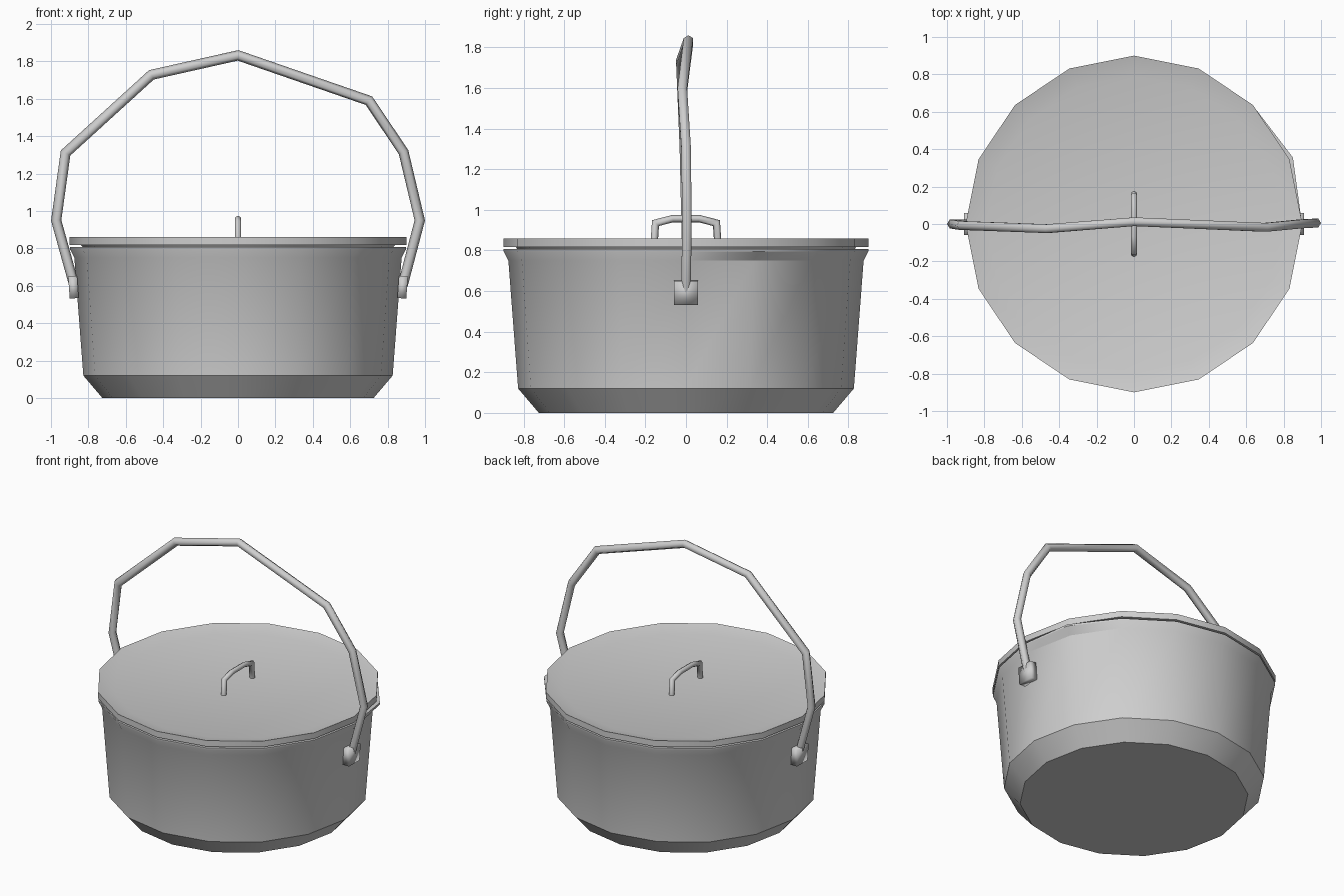
import bpy, bmesh, math
from mathutils import Vector, Matrix

cube = bpy.data.objects.get("Cube")
if cube:
    bpy.data.objects.remove(cube, do_unlink=True)

SIDES = 16

metal = bpy.data.materials.new("grey metal")
metal.use_nodes = True
grey = (0.62, 0.62, 0.62, 1)
metal.diffuse_color = grey
metal.node_tree.nodes["Principled BSDF"].inputs["Base Color"].default_value = grey


def add_object(name, bm, angle=30):
    bmesh.ops.recalc_face_normals(bm, faces=bm.faces)
    mesh = bpy.data.meshes.new(name)
    bm.to_mesh(mesh)
    bm.free()
    mesh.materials.append(metal)
    obj = bpy.data.objects.new(name, mesh)
    bpy.context.collection.objects.link(obj)
    bpy.ops.object.select_all(action='DESELECT')
    obj.select_set(True)
    bpy.context.view_layer.objects.active = obj
    bpy.ops.object.shade_smooth_by_angle(angle=math.radians(angle))
    return obj


def bridge(bm, rings):
    """Join closed rings with quads and cap both ends."""
    for a, b in zip(rings, rings[1:]):
        n = len(a)
        for i in range(n):
            j = (i + 1) % n
            bm.faces.new((a[i], a[j], b[j], b[i]))
    bm.faces.new(rings[0][::-1])
    bm.faces.new(rings[-1])


def lathe(profile):
    bm = bmesh.new()
    rings = []
    for r, z in profile:
        turns = [math.tau * i / SIDES for i in range(SIDES)]
        rings.append([bm.verts.new((r * math.cos(t), r * math.sin(t), z)) for t in turns])
    bridge(bm, rings)
    return bm, rings


def rod(name, path, side, radius, sides=6):
    """Sweep a polygon along a planar path with mitred corners; side is the plane normal."""
    pts = [Vector(p) for p in path]
    side = Vector(side)
    bm = bmesh.new()
    rings = []
    for i, p in enumerate(pts):
        before = (p - pts[i - 1]).normalized() if i else (pts[1] - p).normalized()
        after = (pts[i + 1] - p).normalized() if i < len(pts) - 1 else before
        tangent = (before + after).normalized()
        out = tangent.cross(side).normalized()
        miter = 1 / max(tangent.dot(before), 0.6)
        rings.append([bm.verts.new(p + out * (radius * miter * math.cos(t)) + side * (radius * math.sin(t)))
                      for t in (math.tau * k / sides for k in range(sides))])
    bridge(bm, rings)
    return add_object(name, bm, 65)


# Hollow pot: bevelled foot, tapered wall, flared lip, inner wall
bm, rings = lathe([(0.725, 0), (0.827, 0.12), (0.875, 0.75), (0.898, 0.795), (0.898, 0.807),
                   (0.85, 0.807), (0.83, 0.74), (0.79, 0.13), (0.7, 0.05)])
# Small dent pushed outward in the lip
for ring in rings[3:5]:
    ring[1].co += Vector((0.02, 0.012, 0))
add_object("pot", bm)

# Lid: plug underneath, upright edge, shallow dished top
bm, rings = lathe([(0.82, 0.795), (0.84, 0.818), (0.9, 0.818), (0.9, 0.86), (0.79, 0.832)])
add_object("lid", bm)

# Lid grip
rod("lid_grip", [(0, -0.158, 0.82), (0, -0.15, 0.935), (0, -0.065, 0.957),
                 (0, 0.065, 0.957), (0, 0.15, 0.935), (0, 0.158, 0.82)], (1, 0, 0), 0.018)

# Slightly bent carrying handle
rod("carrying_handle", [(-0.875, 0, 0.6), (-0.972, 0, 0.95), (-0.922, -0.008, 1.31),
                        (-0.463, -0.025, 1.728), (0, 0.012, 1.832), (0.7, -0.018, 1.59),
                        (0.885, 0, 1.315), (0.972, 0.005, 0.95), (0.88, 0, 0.6)],
    (0, 1, 0), 0.027)

# Handle mounts on both sides, leaning with the wall
for name, s in (("left_mount", 1), ("right_mount", -1)):
    bm = bmesh.new()
    place = (Matrix.Translation((0.88 * s, 0, 0.592)) @ Matrix.Rotation(0.07 * s, 4, 'Y')
             @ Matrix.Diagonal((0.048, 0.118, 0.118, 1)))
    bmesh.ops.create_cube(bm, size=1, matrix=place)
    add_object(name, bm, 100)
